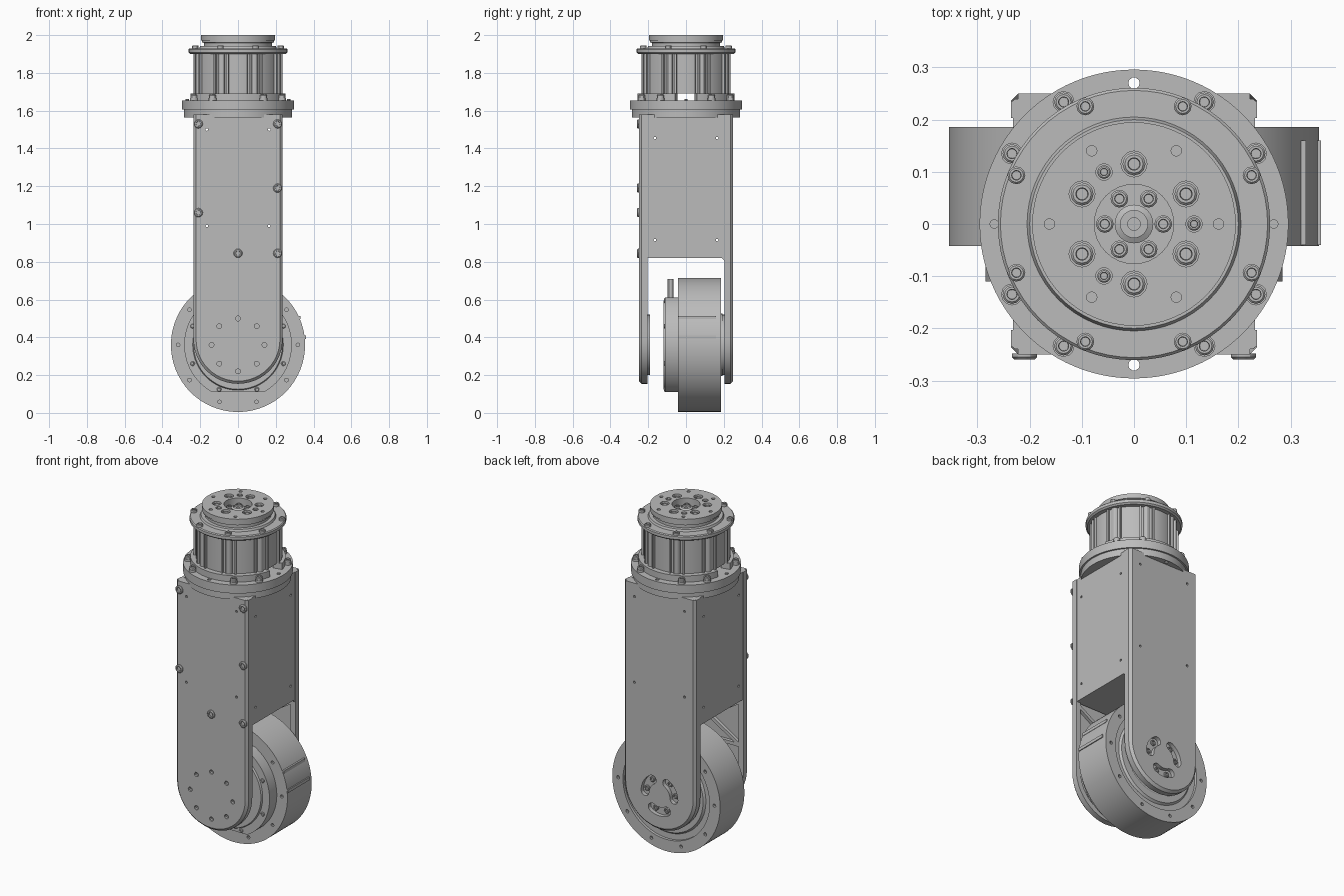
import bpy, bmesh
from math import pi, sin, cos, radians, atan2, hypot
from mathutils import Vector, Matrix

if "Cube" in bpy.data.objects:
    bpy.data.objects.remove(bpy.data.objects["Cube"])

grey = bpy.data.materials.new("satin_grey")
grey.use_nodes = True
grey.diffuse_color = (0.5, 0.5, 0.5, 1)
grey.node_tree.nodes["Principled BSDF"].inputs["Base Color"].default_value = (0.5, 0.5, 0.5, 1)

# Local plane orientations: facing up, facing front, facing the left side
UP = Matrix()
FRONT = Matrix.Rotation(pi / 2, 4, 'X')
SIDE = Matrix.Rotation(pi / 2, 4, 'Z') @ FRONT
PIVOT = 0.36


def finish(name, bm, matrix=UP):
    bmesh.ops.remove_doubles(bm, verts=bm.verts, dist=0.0002)
    bmesh.ops.recalc_face_normals(bm, faces=bm.faces)
    bm.transform(matrix)
    mesh = bpy.data.meshes.new(name)
    bm.to_mesh(mesh)
    bm.free()
    mesh.polygons.foreach_set("use_smooth", [True] * len(mesh.polygons))
    mesh.set_sharp_from_angle(angle=radians(30))
    mesh.materials.append(grey)
    obj = bpy.data.objects.new(name, mesh)
    bpy.context.collection.objects.link(obj)
    return obj


def at(x, y, z, turn=UP):
    return Matrix.Translation((x, y, z)) @ turn


def polar(r, deg, cx=0, cy=0):
    return (cx + r * cos(radians(deg)), cy + r * sin(radians(deg)))


def circle(r, cx=0, cy=0, n=16):
    return [polar(r, 360 * i / n, cx, cy) for i in range(n)]


def sector(r1, r2, a1, a2, cx=0, cy=0, n=12):
    """Outline of a ring sector."""
    step = (a2 - a1) / n
    return ([polar(r2, a1 + step * i, cx, cy) for i in range(n + 1)]
            + [polar(r1, a2 - step * i, cx, cy) for i in range(n + 1)])


def arc_slot(r, half, mid, span, cx, cy):
    """Curved slot with round ends."""
    a, b = mid - span / 2, mid + span / 2
    body = sector(r - half, r + half, a, b, cx, cy)
    far, near = polar(r, b, cx, cy), polar(r, a, cx, cy)
    cap1 = [polar(half, b + 30 * i, *far) for i in range(1, 6)]
    cap2 = [polar(half, a + 180 + 30 * i, *near) for i in range(1, 6)]
    return body[:13] + cap1 + body[13:] + cap2


def plate(name, loops, low, high, matrix=UP):
    """Flat part with holes: first loop is the outline, the rest are cut out."""
    curve = bpy.data.curves.new(name, 'CURVE')
    curve.dimensions, curve.fill_mode = '2D', 'BOTH'
    curve.extrude = (high - low) / 2
    for loop in loops:
        spline = curve.splines.new('POLY')
        spline.points.add(len(loop) - 1)
        for point, (x, y) in zip(spline.points, loop):
            point.co = (x, y, 0, 1)
        spline.use_cyclic_u = True
    temp = bpy.data.objects.new(name + "_outline", curve)
    bpy.context.collection.objects.link(temp)
    bpy.context.view_layer.update()
    mesh = temp.evaluated_get(bpy.context.evaluated_depsgraph_get()).to_mesh()
    bm = bmesh.new()
    bm.from_mesh(mesh)
    bpy.data.objects.remove(temp)
    bpy.data.curves.remove(curve)
    return finish(name, bm, matrix @ at(0, 0, (low + high) / 2))


def lathe(name, profile, matrix=UP, n=64):
    """Turn (radius, height) points about the local z axis."""
    bm = bmesh.new()
    verts = [bm.verts.new((r, 0, h)) for r, h in profile]
    edges = [bm.edges.new(pair) for pair in zip(verts, verts[1:])]
    bmesh.ops.spin(bm, geom=verts + edges, cent=(0, 0, 0), axis=(0, 0, 1),
                   angle=2 * pi, steps=n)
    return finish(name, bm, matrix)


def rod(name, r, low, high, matrix=UP, n=48):
    return lathe(name, [(0, low), (r, low), (r, high), (0, high)], matrix, n)


def screw(name, r, h, matrix):
    """Socket head screw with a hexagonal recess."""
    c = r * 0.2
    lathe(name, [(0, 0), (r, 0), (r, h - c), (r - c, h), (r * .55, h), (r * .5, h * .4), (0, h * .4)],
          matrix, 12)


def box(name, size, matrix):
    bm = bmesh.new()
    bmesh.ops.create_cube(bm, size=1, matrix=Matrix.Diagonal((*size, 1)))
    return finish(name, bm, matrix)


def arm_outline(half, top):
    bend = [polar(half, 180 + 7.5 * i, 0, PIVOT + 0.03) for i in range(25)]
    return [(half, top), (-half, top)] + bend


# Long front and back arm plates with chamfered outer edges and ribbed inner faces
small_holes = [circle(0.007, x, z, 8) for x in (-0.165, 0.165) for z in (1.5, 0.99)]
pivot_holes = [circle(0.013, *polar(0.14, 45 * i, 0, PIVOT), 10) for i in range(8)]
slots = [arc_slot(0.095, 0.026, a, 60, 0, PIVOT) for a in (30, 150, 270)]
for label, turn, cuts in (("front", UP, pivot_holes),
                          ("back", Matrix.Rotation(pi, 4, 'Z'), slots)):
    m = turn @ FRONT
    plate(label + "_arm_plate", [arm_outline(0.232, 1.58)] + small_holes + cuts, 0.225, 0.238, m)
    plate(label + "_arm_face", [arm_outline(0.222, 1.58)] + small_holes + cuts, 0.238, 0.25, m)
    # sloped chamfer joining the two outlines
    bm = bmesh.new()
    rings = [[bm.verts.new((x, z, d)) for x, z in arm_outline(half, 1.58)]
             for half, d in ((0.236, 0.236), (0.222, 0.25))]
    for i in range(1, len(rings[0])):
        j = (i + 1) % len(rings[0])
        bm.faces.new((rings[0][i], rings[0][j], rings[1][j], rings[1][i]))
    finish(label + "_arm_chamfer", bm, m)
    plate(label + "_arm_rim", [arm_outline(0.236, 1.58), arm_outline(0.205, 1.54)], 0.203, 0.236, m)
    for x1, z1, x2, z2 in ((-.21, .54, .21, .8), (.21, .54, -.21, .8), (-.21, .54, .21, .54)):
        angle = atan2(z2 - z1, x2 - x1)
        box(label + "_arm_rib", (hypot(x2 - x1, z2 - z1), 0.02, 0.02),
            m @ at((x1 + x2) / 2, (z1 + z2) / 2, 0.216, Matrix.Rotation(angle, 4, 'Z')))
    # pivot bearing on the inner face
    rod(label + "_pivot_bearing", 0.16, 0.19, 0.226, m @ at(0, PIVOT, 0))

# Screws on the front plate
for x, z in ((-.21, 1.53), (.21, 1.53), (.21, 1.19), (-.21, 1.06), (0, .845), (.21, .845)):
    screw("front_plate_screw", 0.024, 0.012, FRONT @ at(x, z, 0.248))
for a in (30, 150, 270):
    for d in (-22, 22):
        x, z = polar(0.095, a + d, 0, PIVOT)
        screw("pivot_screw", 0.016, 0.012, Matrix.Rotation(pi, 4, 'Z') @ FRONT @ at(x, z, 0.224))

# Side covers and the floor of the upper case
side = [(-.215, .82), (.19, .82), (.205, .805), (.215, .805), (.215, 1.58), (-.215, 1.58)]
cover_holes = [circle(0.007, y, z, 8) for y in (-.165, .165) for z in (1.455, .915)]
for name, low, high in (("left_cover", 0.215, 0.232), ("right_cover", -0.232, -0.215)):
    plate(name, [side] + cover_holes, low, high, SIDE)
box("case_floor", (0.44, 0.43, 0.02), at(0, 0, 0.832))
box("case_roof", (0.46, 0.48, 0.02), at(0, 0, 1.568))

# Wheel shaped drive unit between the arms
DRIVE = at(0, 0, PIVOT) @ FRONT
rim_holes = [circle(0.01, *polar(0.317, 36 * i), 8) for i in range(10)]
wheel_outline = circle(0.355, n=96)
plate("drive_front_rim", [wheel_outline] + rim_holes, 0.025, 0.042, DRIVE)
lathe("drive_body", [(0, .025), (.355, .025), (.355, -.17), (.35, -.17), (0, -.17)], DRIVE, 96)
plate("drive_back_rim", [wheel_outline, circle(0.285, n=64)] + rim_holes, -0.186, -0.17, DRIVE)
lathe("drive_back_hub", [(.25, -.17), (.24, -.182), (.2, -.182), (.19, -.176), (.165, -.176),
                         (.165, -.192), (0, -.192)], DRIVE)
flat_disc = [(x, max(-.25, min(.25, y))) for x, y in circle(0.285, n=96)]
plate("drive_front_cover", [flat_disc], 0.04, 0.11, DRIVE)
lathe("drive_front_hub", [(.24, .11), (.235, .12), (.17, .12), (.165, .114), (0, .114)], DRIVE)
for i in range(8):
    x, y = polar(0.26, 45 * i + 22.5)
    screw("drive_cover_screw", 0.012, 0.006, DRIVE @ at(x, min(.235, max(-.235, y)), 0.11))
for x in (-0.015, 0.015):
    rod("cable_pin", 0.016, 0.6, 0.71, at(x, -0.082, 0), 12)

# Raised bars on the outside of the drive unit
for z in (0.4, 0.505):
    d = z - PIVOT
    r = (0.355 ** 2 - d * d) ** 0.5
    box("drive_side_bar", (0.03, 0.2, 0.018), at(r - 0.009, 0.06, z))

# Mounting flange
flange_holes = [circle(0.011, 0, y, 10) for y in (-0.27, 0.27)]
plate("flange_lower", [circle(0.286, n=96)] + flange_holes, 1.565, 1.605, UP)
plate("flange_upper", [circle(0.296, n=96)] + flange_holes, 1.605, 1.655, UP)
for start in (13, 193):
    plate("motor_foot_ring", [sector(0.205, 0.257, start, start + 154, n=40)], 1.653, 1.692)
for a in (30, 60, 120, 150, 210, 240, 300, 330):
    x, y = polar(0.27, a)
    screw("flange_screw", 0.018, 0.032, at(x, y, 1.653))
    rod("flange_boss", 0.021, 1.653, 1.668, at(x, y, 0), 12)
for x in (-0.268, 0.268):
    rod("flange_pin", 0.009, 1.65, 1.662, at(x, 0, 0), 10)

# Motor housing with vertical ribs and a bolted cap
rod("motor_housing", 0.228, 1.69, 1.91, n=64)
for i in range(8):
    a = 22.5 + 45 * i
    x, y = polar(0.221, a)
    rod("housing_boss", 0.02, 1.69, 1.91, at(x, y, 0), 12)
    for d in (-9, 9):
        x, y = polar(0.229, a + d)
        box("housing_rib", (0.024, 0.01, 0.22), at(x, y, 1.8, Matrix.Rotation(radians(a + d), 4, 'Z')))
    x, y = polar(0.244, a)
    screw("cap_screw", 0.017, 0.018, at(x, y, 1.928))
lathe("housing_cap", [(0, 1.9), (.252, 1.9), (.261, 1.908), (.261, 1.925), (.256, 1.93),
                      (.205, 1.93), (.2, 1.942), (0, 1.942)])

# Output disc with bolt pattern and sunken centre
lathe("output_neck", [(.18, 1.94), (.18, 1.958), (.19, 1.962), (.19, 1.972), (.077, 1.972),
                      (.077, 1.955), (0, 1.955)])
big = [polar(0.115, a) for a in (30, 90, 150, 210, 270, 330)]
medium = [polar(0.115, a) for a in (0, 120, 240)]
pins = [polar(0.162, 60 * i) for i in range(6)]
holes = [circle(r, x, y, 12) for r, group in ((.025, big), (.016, medium), (.01, pins))
         for x, y in group]
plate("output_disc", [circle(0.195, n=64), circle(0.076, n=32)] + holes, 1.972, 2.0)
for r, group in ((.022, big), (.013, medium)):
    for x, y in group:
        screw("output_screw", r, 0.02, at(x, y, 1.972))
for i in range(6):
    x, y = polar(0.056, 60 * i)
    screw("centre_screw", 0.017, 0.018, at(x, y, 1.955))
lathe("centre_shaft", [(.037, 1.955), (.037, 1.98), (.026, 1.986), (.026, 1.976), (.012, 1.976),
                       (.012, 1.965), (0, 1.965)], n=32)
